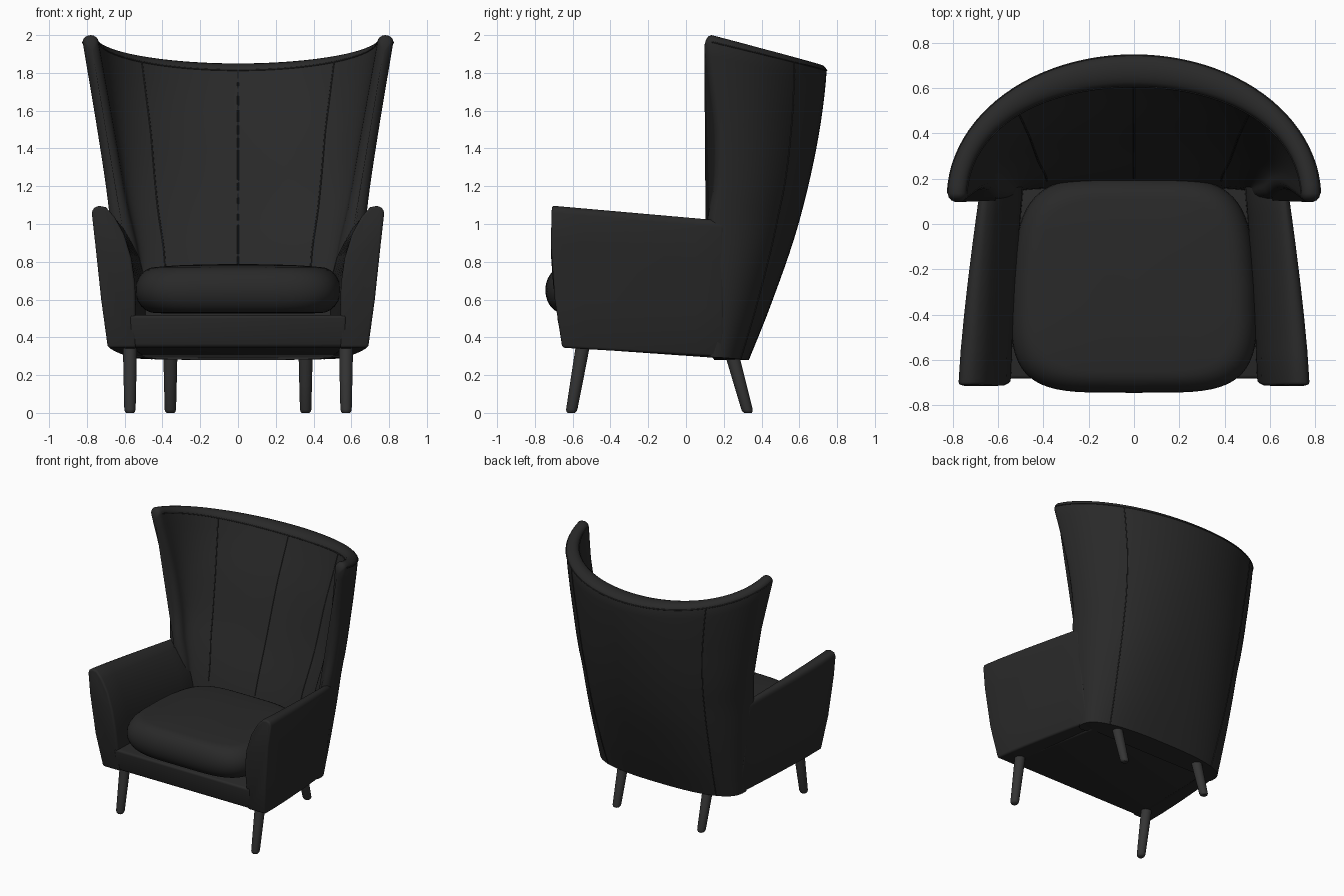
import bpy, bmesh, math
from mathutils import Vector

if "Cube" in bpy.data.objects:
    bpy.data.objects.remove(bpy.data.objects["Cube"])


def material(name, v):
    m = bpy.data.materials.new(name)
    m.diffuse_color = (v, v, v, 1)
    m.use_nodes = True
    m.node_tree.nodes["Principled BSDF"].inputs["Base Color"].default_value = m.diffuse_color
    return m


FABRIC = material("dark_fabric", 0.022)
WOOD = material("dark_wood", 0.035)


def finish(ob, mat, bevel=0, mirror=False, segments=3):
    bpy.ops.object.select_all(action='DESELECT')
    bpy.context.view_layer.objects.active = ob
    ob.select_set(True)
    ob.data.materials.append(mat)
    if bevel:
        b = ob.modifiers.new("bevel", 'BEVEL')
        b.width, b.segments = bevel, segments
        b.limit_method, b.angle_limit = 'ANGLE', math.radians(50)
        bpy.ops.object.modifier_apply(modifier="bevel")
    bpy.ops.object.shade_smooth_by_angle(angle=math.radians(50))
    if mirror:
        ob.modifiers.new("mirror", 'MIRROR')


def loft(name, rings):
    """Skin closed rings of equal length and cap both ends."""
    bm = bmesh.new()
    vs = [[bm.verts.new(p) for p in r] for r in rings]
    n = len(vs[0])
    for a, b in zip(vs, vs[1:]):
        for i in range(n):
            j = (i + 1) % n
            bm.faces.new((a[i], a[j], b[j], b[i]))
    bm.faces.new(vs[0])
    bm.faces.new(vs[-1])
    bmesh.ops.recalc_face_normals(bm, faces=bm.faces)
    me = bpy.data.meshes.new(name)
    bm.to_mesh(me)
    bm.free()
    ob = bpy.data.objects.new(name, me)
    bpy.context.collection.objects.link(ob)
    return ob


def smooth(pts):
    """Smooth curve through (z, value) points."""
    def slope(i):
        a, b = pts[max(i - 1, 0)], pts[min(i + 1, len(pts) - 1)]
        return (b[1] - a[1]) / (b[0] - a[0])

    def f(z):
        z = min(max(z, pts[0][0]), pts[-1][0])
        i = max(k for k in range(len(pts) - 1) if pts[k][0] <= z)
        (z0, a), (z1, b) = pts[i], pts[i + 1]
        h = z1 - z0
        t = (z - z0) / h
        return (a * (2*t**3 - 3*t*t + 1) + b * (3*t*t - 2*t**3)
                + h * slope(i) * (t**3 - 2*t*t + t) + h * slope(i + 1) * (t**3 - t*t))
    return f


# Back shell: outer and inner half-widths, rear depths and wing front edge by height
W_OUT = smooth([(.28, .595), (.7, .645), (1.13, .69), (1.5, .745), (1.95, .82), (2.05, .835)])
W_IN = smooth([(.28, .5), (.8, .52), (1.1, .585), (1.5, .655), (2, .745)])
Y_OUT = smooth([(.28, .333), (.56, .445), (.97, .587), (1.4, .69), (1.77, .742), (2, .745)])
Y_IN = smooth([(.28, .15), (.6, .17), (.8, .22), (1.1, .33), (1.5, .47), (1.85, .62), (2, .65)])
Y_EDGE = smooth([(.28, .09), (1.03, .115), (1.2, .145), (1.5, .148), (1.75, .12), (2, .085)])
R = .045


def shell(theta, t, outer, drop=0):
    c, s = max(math.cos(theta), 0), math.sin(theta)
    lo = .28 + .015 * (1 - c)
    hi = 1.85 + .15 * (1 - c) - R * .8 - drop
    z = lo + (hi - lo) * t
    e = 2 / (2 + .6 * max(0, 1 - (z - .28) / 1.2))
    yf = Y_EDGE(z) + R
    w, yb = (W_OUT(z), Y_OUT(z)) if outer else (W_IN(z), Y_IN(z))
    return Vector((math.copysign(w * abs(s)**e, s), yf + (yb - yf) * c**e, z))


def shell_ring(theta, a=0):
    LV = 22
    drop = .05 * (1 - math.cos(a))
    out = [shell(theta, i / LV, True, drop) for i in range(LV + 1)]
    inn = [shell(theta, i / LV, False, drop) for i in range(LV + 1)]
    for o, i in zip(out, inn):
        m = (o + i) / 2
        for p in (o, i):
            p.xy = m.xy + (p.xy - m.xy) * math.cos(a)
            p.y -= R * math.sin(a)
    m, h = (out[-1] + inn[-1]) / 2, (out[-1] - inn[-1]) / 2
    rim = [m + h * math.cos(k * math.pi / 8)
           + Vector((0, 0, R * .8 * math.cos(a) * math.sin(k * math.pi / 8))) for k in range(1, 8)]
    return out + rim + inn[::-1]


Q = math.pi / 2
edge = [math.radians(d) for d in (85, 68, 46, 23)]
rings = [shell_ring(-Q, a) for a in edge]
rings += [shell_ring(-Q + math.pi * i / 48) for i in range(49)]
rings += [shell_ring(Q, a) for a in edge[::-1]]
finish(loft("wing_back", rings), FABRIC)


# Seams on the back
def seam(name, pts):
    cu = bpy.data.curves.new(name, 'CURVE')
    cu.dimensions = '3D'
    cu.bevel_depth, cu.bevel_resolution = .004, 1
    sp = cu.splines.new('POLY')
    sp.points.add(len(pts) - 1)
    for q, p in zip(sp.points, pts):
        q.co = (*p, 1)
    ob = bpy.data.objects.new(name, cu)
    cu.materials.append(FABRIC)
    bpy.context.collection.objects.link(ob)


for k in (-1, 0, 1):
    th = math.radians(45) * k
    seam("inner_back_seam", [shell(th, .3 + .7 * i / 20, False) for i in range(21)])
    if k:
        seam("outer_back_seam", [shell(th, i / 20, True) for i in range(21)])
for side, nm in ((True, "outer_rim_seam"), (False, "inner_rim_seam")):
    seam(nm, [shell(-Q + math.pi * i / 48, 1, side) for i in range(49)])

# Arms: front and rear cross-sections (x, z), blended along the depth
FRONT = [(.69, .345), (.725, .6), (.757, .9), (.775, 1.06), (.765, 1.088), (.735, 1.097),
         (.70, 1.09), (.655, 1.04), (.605, .95), (.565, .82), (.545, .68), (.54, .345)]
REAR = [(.588, .295), (.628, .55), (.652, .8), (.673, .98), (.67, 1.008), (.655, 1.017),
        (.635, 1.012), (.60, .97), (.56, .9), (.52, .82), (.49, .7), (.48, .3)]
front_y = smooth([(.345, -.655), (.6, -.695), (.85, -.715), (1.1, -.71)])
rings = []
for i in range(7):
    k = i / 6
    rings.append([(a[0] + (b[0] - a[0]) * k**1.3, front_y(a[1]) * (1 - k) + .2 * k,
                   a[1] + (b[1] - a[1]) * k) for a, b in zip(FRONT, REAR)])
finish(loft("arms", rings), FABRIC, .014, True)

# Seat base with front rail and sloping underside
base = [[(-w, y0, z0), (w, y0, z0), (w, y1, .518), (-w, y1, .518)]
        for w, y0, y1, z0 in ((.575, -.65, -.685, .348), (.5, .22, .22, .287))]
finish(loft("seat_base", base), FABRIC, .018)

# Seat cushion: rounded plan, narrower at the rear, in stacked layers
layers = [(.02, .525), (.5, .525)]
for i in range(13):
    f = math.radians(-90 + 15 * i)
    layers.append((1 - .2 * (1 - math.cos(f)), .65 + .122 * math.sin(f)))
layers += [(.6, .781), (.35, .786), (.02, .788)]
rings = []
for r, z in layers:
    ring = []
    for i in range(64):
        u = 2 * math.pi * i / 64
        cx, cy = (math.copysign(abs(v)**.45, v) for v in (math.cos(u), math.sin(u)))
        w = .545 - .035 * (cy + .4)**2
        ring.append((w * cx * r, -.27 + .475 * cy * r, z))
    rings.append(ring)
finish(loft("seat_cushion", rings), FABRIC)


# Legs: tapered round pegs, splayed in y
def legs(name, x, y_top, y_foot, z_top):
    rings = []
    for k, r in ((0, .02), (.02, .027), (.05, .03), (.5, .034), (1.0, .038)):
        rings.append([(x + r * math.cos(2 * math.pi * i / 20),
                       y_foot + (y_top - y_foot) * k + r * math.sin(2 * math.pi * i / 20),
                       z_top * k) for i in range(20)])
    finish(loft(name, rings), WOOD, mirror=True)


legs("front_legs", .572, -.54, -.608, .39)
legs("rear_legs", .358, .235, .328, .34)
